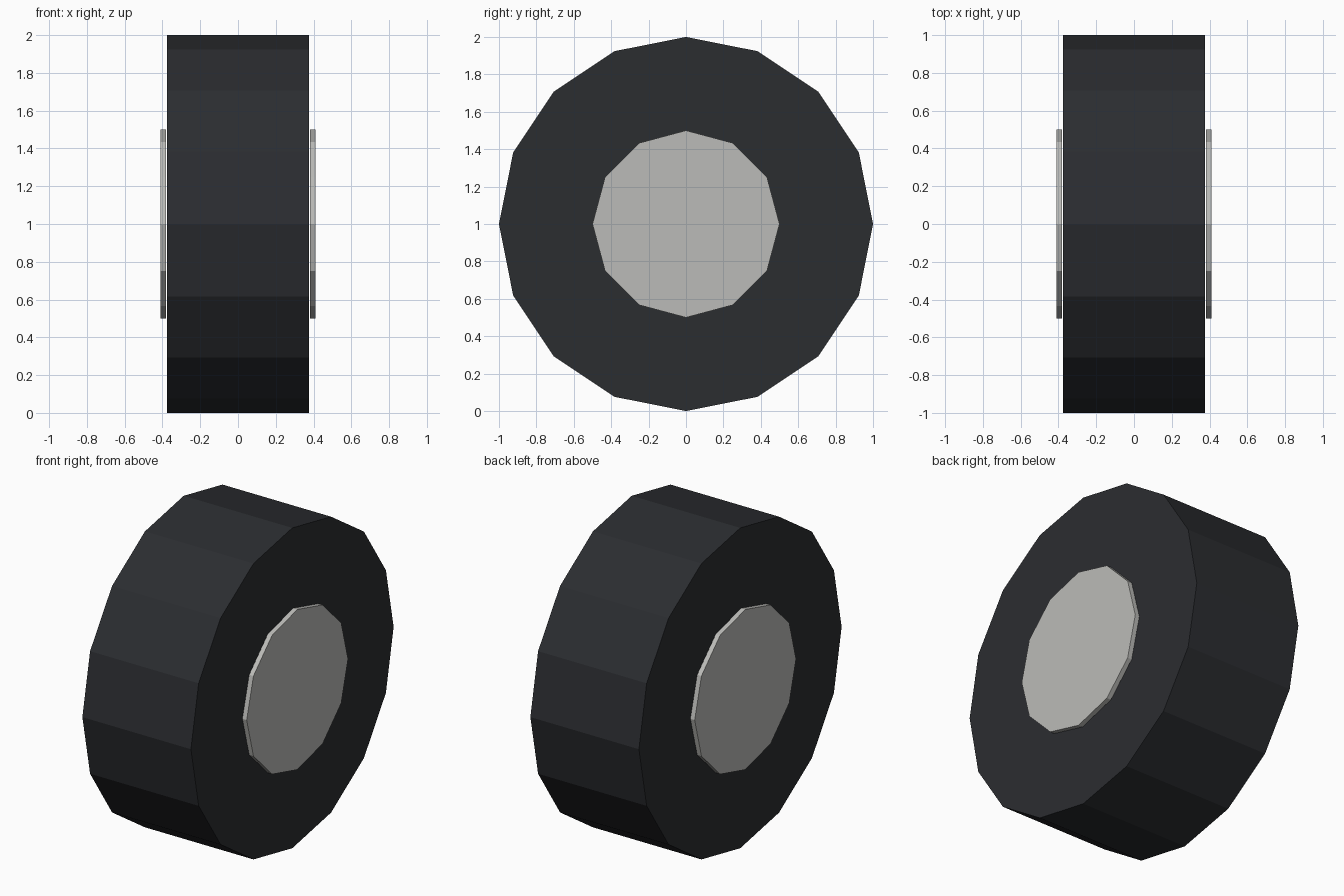
import bpy
import math

if "Cube" in bpy.data.objects:
    bpy.data.objects.remove(bpy.data.objects["Cube"])


def material(name, color):
    mat = bpy.data.materials.new(name)
    mat.diffuse_color = (*color, 1.0)
    mat.use_nodes = True
    mat.node_tree.nodes["Principled BSDF"].inputs["Base Color"].default_value = mat.diffuse_color
    return mat


def wheel_disc(name, sides, radius, width, x, mat):
    """Flat-shaded cylinder lying along the x axis, centred at axle height."""
    bpy.ops.mesh.primitive_cylinder_add(
        vertices=sides, radius=radius, depth=width,
        location=(x, 0, 1), rotation=(0, math.pi / 2, 0))
    obj = bpy.context.object
    obj.name = name
    obj.data.materials.append(mat)
    bpy.ops.object.transform_apply(location=False, rotation=True, scale=True)
    return obj


rubber = material("rubber", (0.024, 0.026, 0.03))
metal = material("metal", (0.5, 0.5, 0.48))

# Tyre body
wheel_disc("tyre", 16, 1.0, 0.75, 0, rubber)

# Thin hub caps just off each side face
for side, name in ((-1, "hub_cap_left"), (1, "hub_cap_right")):
    wheel_disc(name, 12, 0.5, 0.03, side * 0.395, metal)
